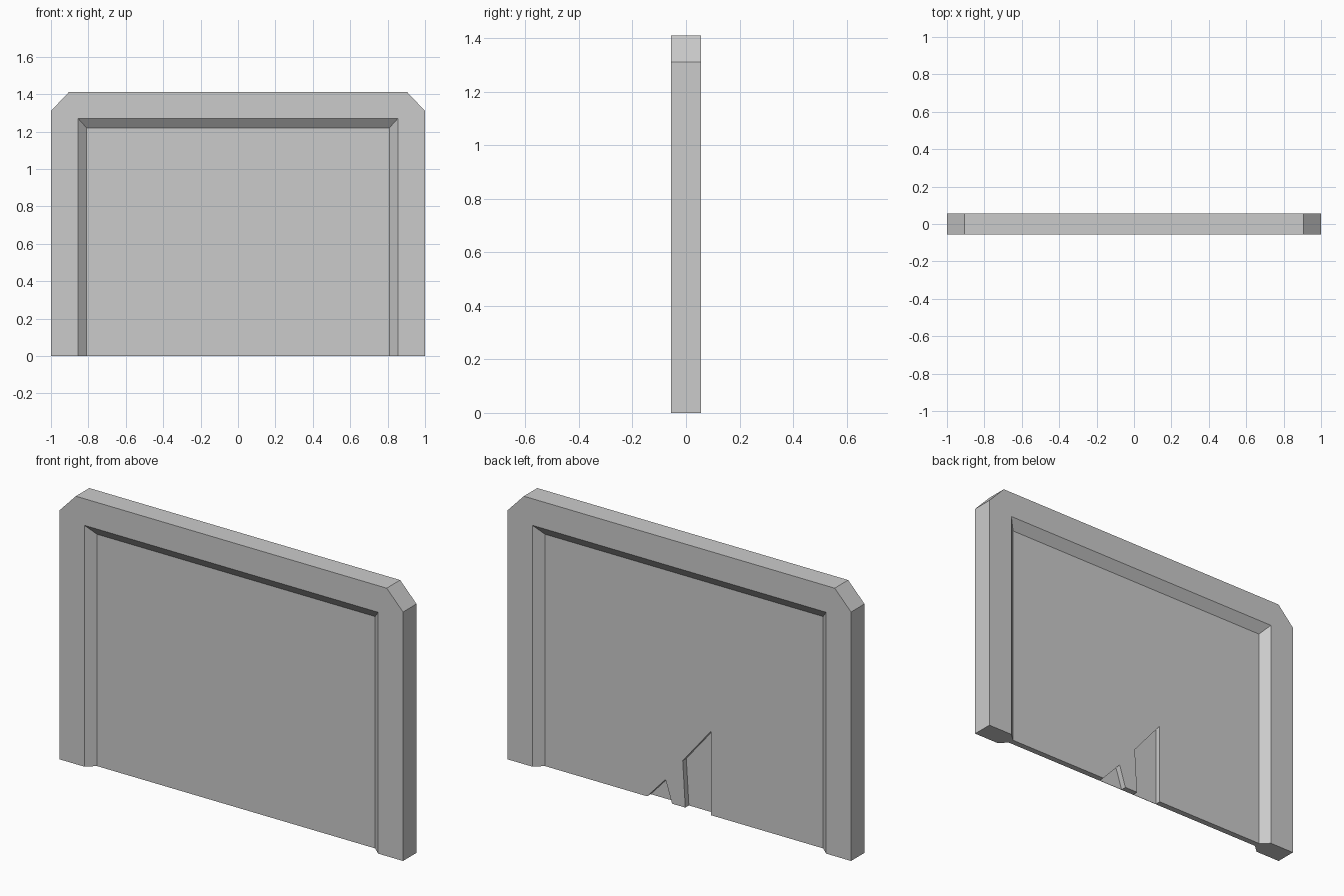
import bpy, bmesh

if "Cube" in bpy.data.objects:
    bpy.data.objects.remove(bpy.data.objects["Cube"])


def loft(name, profile_a, y_a, profile_b, y_b):
    """Solid between two matching (x, z) profiles at two depths."""
    bm = bmesh.new()
    a = [bm.verts.new((x, y_a, z)) for x, z in profile_a]
    b = [bm.verts.new((x, y_b, z)) for x, z in profile_b]
    bm.faces.new(a)
    bm.faces.new(b[::-1])
    n = len(a)
    for i in range(n):
        j = (i + 1) % n
        bm.faces.new((a[j], a[i], b[i], b[j]))
    bmesh.ops.recalc_face_normals(bm, faces=bm.faces)
    mesh = bpy.data.meshes.new(name)
    bm.to_mesh(mesh)
    bm.free()
    obj = bpy.data.objects.new(name, mesh)
    bpy.context.collection.objects.link(obj)
    return obj


def carve(target, cutter):
    cutter.hide_render = True
    mod = target.modifiers.new(cutter.name, 'BOOLEAN')
    mod.operation = 'DIFFERENCE'
    mod.solver = 'EXACT'
    mod.object = cutter
    bpy.context.view_layer.objects.active = target
    bpy.ops.object.modifier_apply(modifier=mod.name)
    bpy.data.objects.remove(cutter, do_unlink=True)


def opening(half, top):
    return [(-half, -0.1), (half, -0.1), (half, top), (-half, top)]


HALF_DEPTH = 0.056
PANEL = 0.016

# Slab with chamfered top corners
outline = [(-1, 0), (1, 0), (1, 1.31), (0.905, 1.41), (-0.905, 1.41), (-1, 1.31)]
slab = loft("framed_panel", outline, -HALF_DEPTH, outline, HALF_DEPTH)

# Sloped-edge recess on front and back, open at the bottom
reach = 2 * HALF_DEPTH - PANEL
for side in (-1, 1):
    carve(slab, loft("recess_cutter", opening(0.81, 1.22), side * PANEL,
                     opening(0.90, 1.32), side * reach))

# Broken-away chips in the back skin of the panel
small_chip = [(0.215, -0.1), (0.07, -0.1), (0.07, 0), (0.108, 0.117), (0.215, 0)]
tall_chip = [(-0.007, -0.1), (-0.156, -0.1), (-0.156, 0.441), (0.008, 0.243), (-0.007, 0)]
for chip in (small_chip, tall_chip):
    carve(slab, loft("chip_cutter", chip, -PANEL + 0.002, chip, 0.1))
